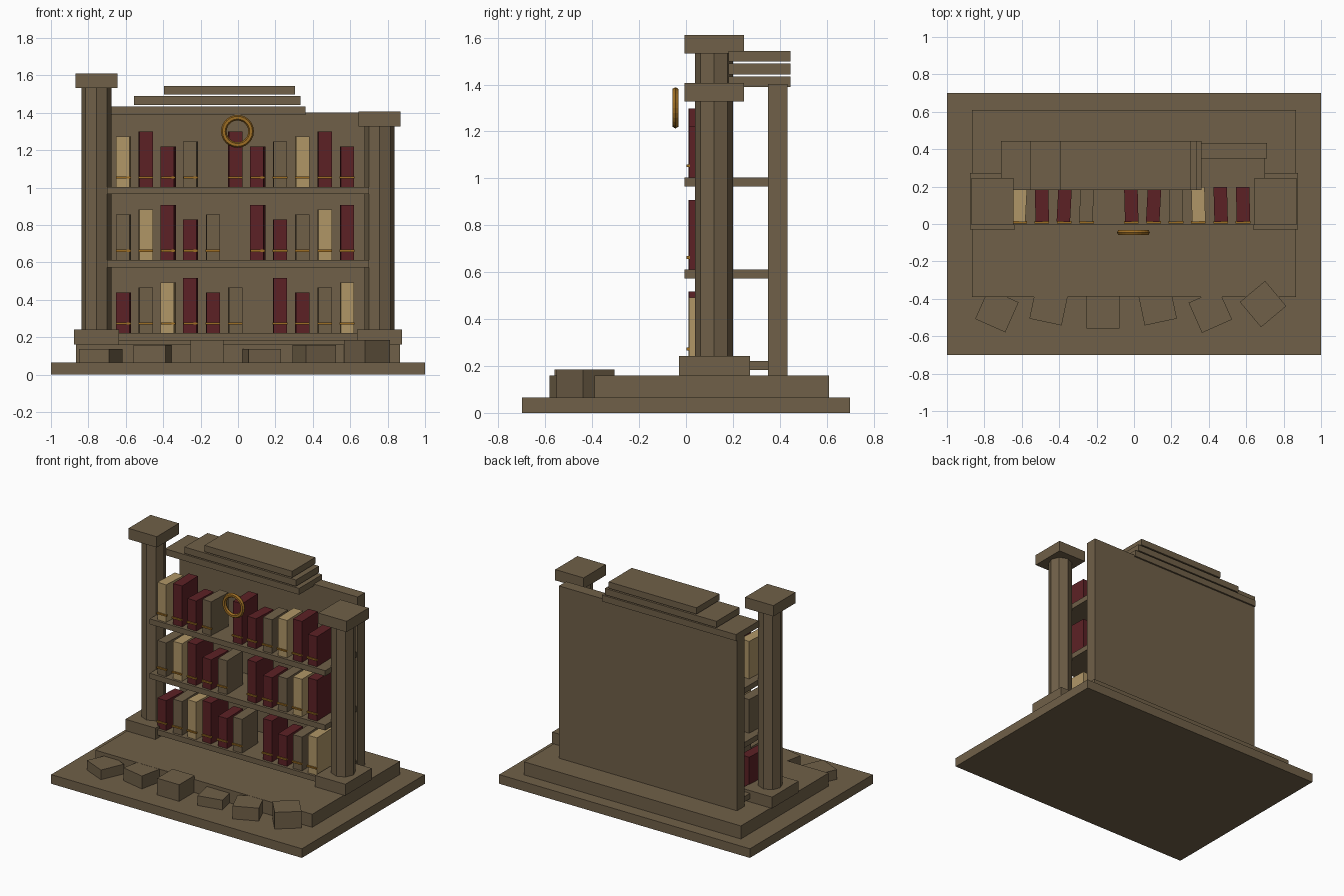
import bpy, math

if "Cube" in bpy.data.objects:
    bpy.data.objects.remove(bpy.data.objects["Cube"])


def mat(name, r, g, b):
    m = bpy.data.materials.new(name)
    lin = [((c / 255 + 0.055) / 1.055) ** 2.4 for c in (r, g, b)]
    m.diffuse_color = (*lin, 1)
    m.use_nodes = True
    m.node_tree.nodes["Principled BSDF"].inputs["Base Color"].default_value = m.diffuse_color
    return m


BROWN = mat("aged brown", 112, 96, 72)
RED = mat("burgundy leather", 92, 33, 37)
TAN = mat("pale parchment", 176, 150, 103)
GOLD = mat("old gold", 158, 110, 36)


def finish(name, m):
    o = bpy.context.object
    o.name = name
    o.data.materials.append(m)
    return o


def box(name, x0, x1, y0, y1, z0, z1, m=BROWN, rot=0):
    bpy.ops.mesh.primitive_cube_add(
        size=1, location=((x0 + x1) / 2, (y0 + y1) / 2, (z0 + z1) / 2),
        rotation=(0, 0, math.radians(rot)))
    o = finish(name, m)
    o.scale = (x1 - x0, y1 - y0, z1 - z0)
    return o


# Stepped base
box("base_slab", -1, 1, -0.70, 0.70, 0, 0.066)
box("base_step", -0.865, 0.865, -0.39, 0.61, 0.066, 0.16)

# Back wall and shelves
box("back_wall", -0.71, 0.71, 0.35, 0.433, 0.16, 1.402)
SHELF_TOPS = (0.222, 0.612, 1.004)
for z in SHELF_TOPS:
    box("shelf", -0.70, 0.70, -0.006, 0.36, z - 0.039, z)

# Columns of unequal height, with pedestal and capital
for x, top in ((-0.757, 1.533), (0.757, 1.328)):
    box("pedestal", x - 0.12, x + 0.12, -0.03, 0.272, 0.16, 0.242)
    bpy.ops.mesh.primitive_cylinder_add(
        vertices=8, radius=0.081, depth=top - 0.24,
        location=(x, 0.12, (top + 0.24) / 2))
    finish("column", BROWN)
    box("capital", x - 0.113, x + 0.113, -0.006, 0.247, top, top + 0.078)

# Broken stepped crown
for x0, x1, z in ((-0.71, 0.36, 1.389), (-0.555, 0.335, 1.443), (-0.395, 0.305, 1.498)):
    box("crown_board", x0, x1, 0.182, 0.445, z, z + 0.046)

# Books: height and colour cycle together, one gap per shelf
CYCLE = ((0.27, TAN), (0.295, RED), (0.217, RED), (0.243, BROWN))
for row, z in enumerate(SHELF_TOPS):
    for i in range(11):
        if i == 6 - row:
            continue
        h, m = CYCLE[(i + 2 + row) % 4]
        x = -0.612 + i * 0.1195
        rot = -3 if i in (0, 2, 3, 6) else 1.5
        box("book", x - 0.036, x + 0.036, 0.012, 0.198, z, z + h, m, rot)
        box("book_band", x - 0.039, x + 0.039, 0.003, 0.016, z + 0.045, z + 0.056, GOLD)

# Floating ring
bpy.ops.mesh.primitive_torus_add(
    major_segments=24, minor_segments=6, major_radius=0.073, minor_radius=0.015,
    location=(-0.003, -0.045, 1.301), rotation=(math.pi / 2, 0, 0))
finish("gold_ring", GOLD)

# Fallen blocks along the front
for x, y, top, rot in ((-0.733, -0.463, 0.136, -24), (-0.455, -0.438, 0.159, -12),
                       (-0.165, -0.472, 0.186, 0), (0.125, -0.438, 0.136, 12),
                       (0.408, -0.466, 0.159, 24), (0.69, -0.428, 0.186, 40)):
    box("fallen_block", x - 0.088, x + 0.088, y - 0.088, y + 0.088, 0.066, top, BROWN, rot)
